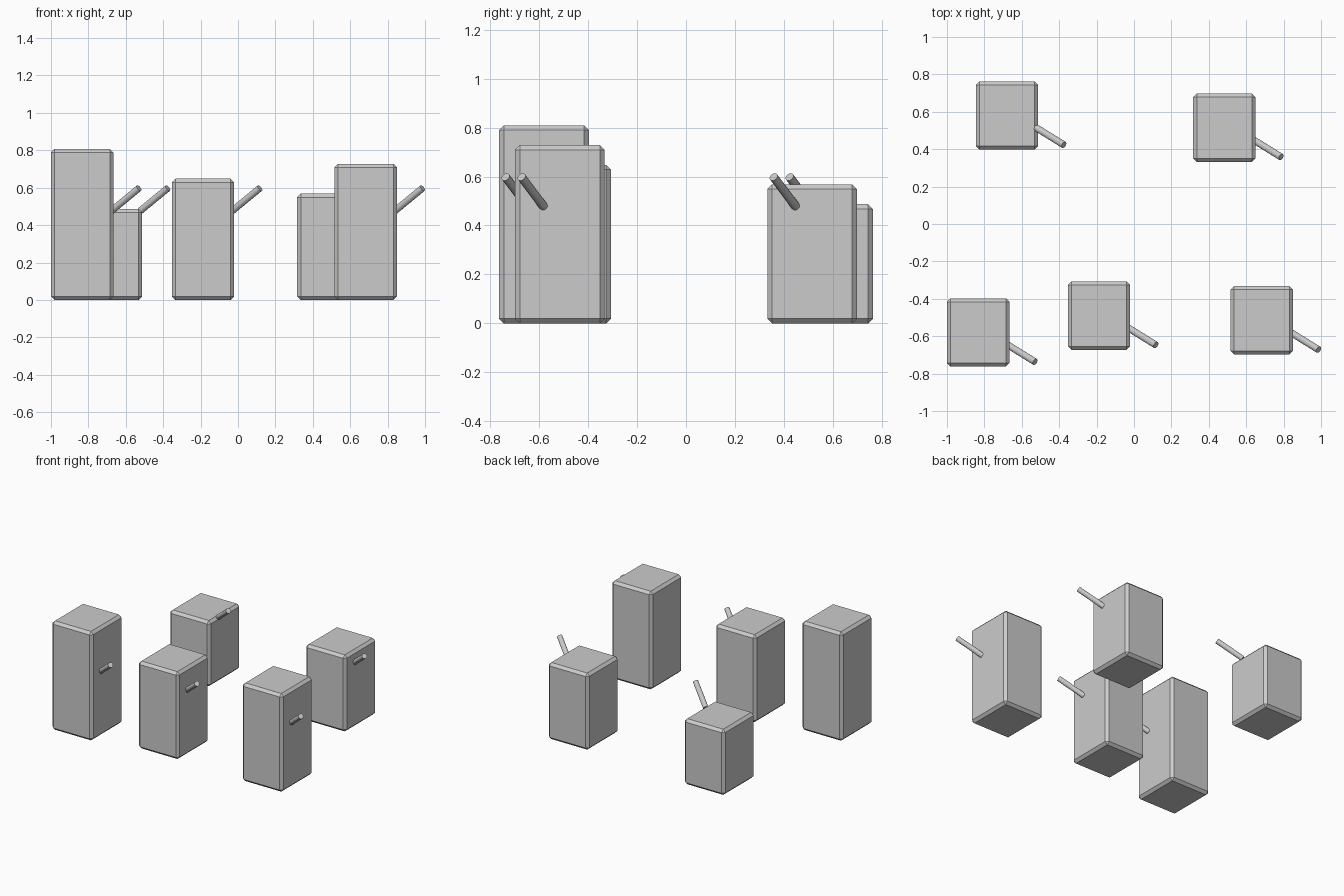
import bpy
from mathutils import Vector

if "Cube" in bpy.data.objects:
    bpy.data.objects.remove(bpy.data.objects["Cube"])

WIDTH, DEPTH, CHAMFER = 0.333, 0.366, 0.019
# centre x, centre y, height of each post
POSTS = [
    (-0.833, -0.580, 0.808),
    (-0.187, -0.490, 0.648),
    (0.683, -0.515, 0.728),
    (-0.679, 0.580, 0.487),
    (0.483, 0.515, 0.568),
]
# handle ends relative to the post centre (z from the ground)
START = Vector((0.157, -0.066, 0.477))
END = Vector((0.304, -0.157, 0.598))


def add_post(name, x, y, height):
    bpy.ops.mesh.primitive_cube_add(size=1, location=(x, y, height / 2))
    ob = bpy.context.object
    ob.name = name
    ob.scale = (WIDTH, DEPTH, height)
    bpy.ops.object.transform_apply(location=False, rotation=False, scale=True)
    bevel = ob.modifiers.new("chamfer", 'BEVEL')
    bevel.width = CHAMFER
    bevel.segments = 1


def add_handle(name, x, y):
    axis = END - START
    middle = (START + END) / 2 + Vector((x, y, 0))
    bpy.ops.mesh.primitive_cylinder_add(
        vertices=12, radius=0.0185, depth=axis.length, location=middle,
        rotation=axis.to_track_quat('Z', 'Y').to_euler())
    bpy.context.object.name = name


# Each chamfered post carries one slanted handle on its right side
for i, (x, y, height) in enumerate(POSTS, 1):
    add_post(f"post_{i}", x, y, height)
    add_handle(f"handle_{i}", x, y)
